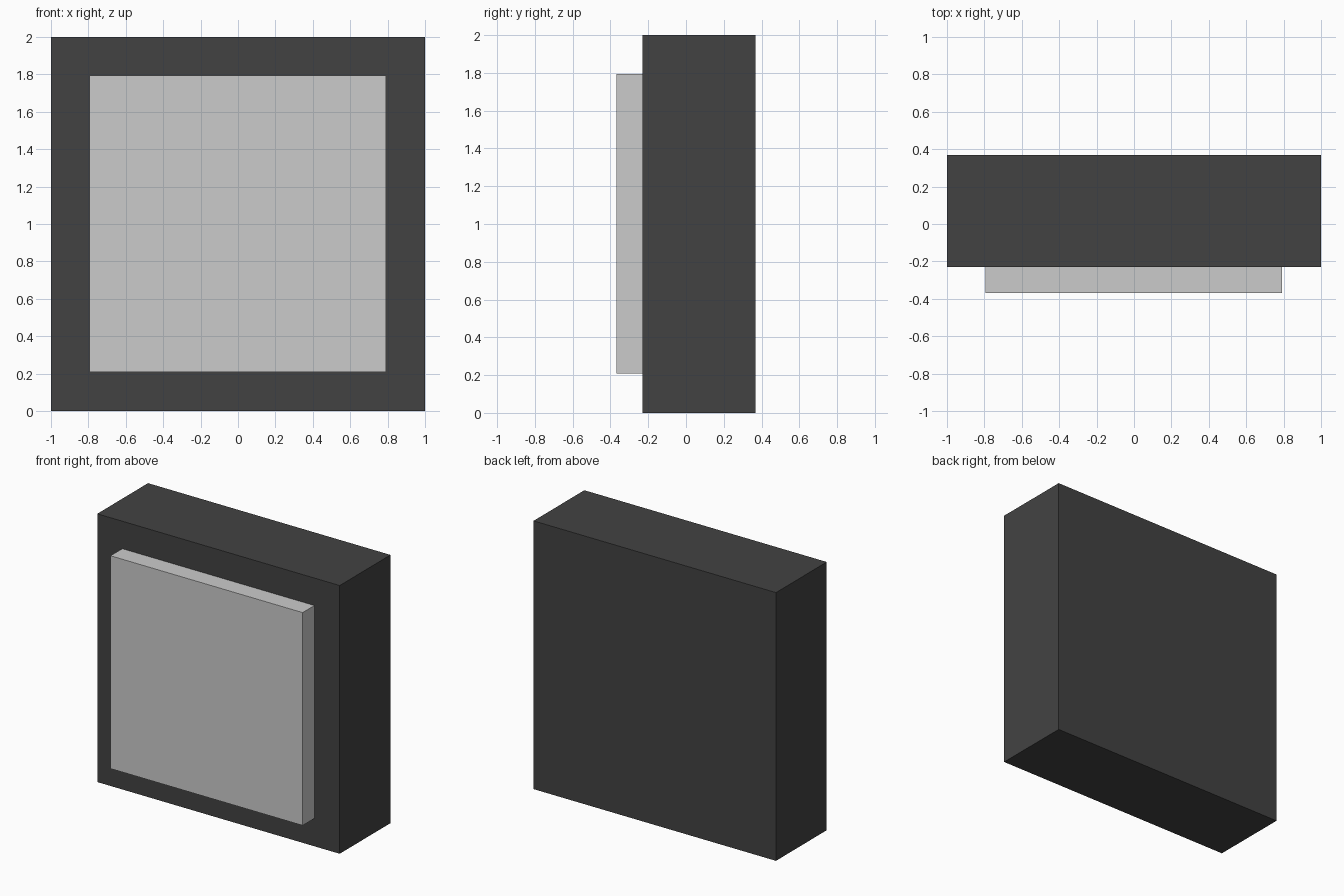
import bpy

if "Cube" in bpy.data.objects:
    bpy.data.objects.remove(bpy.data.objects["Cube"])


def box(name, lo, hi):
    """Axis-aligned box between two corners."""
    centre = [(a + b) / 2 for a, b in zip(lo, hi)]
    bpy.ops.mesh.primitive_cube_add(size=1, location=centre)
    ob = bpy.context.object
    ob.name = name
    ob.scale = [b - a for a, b in zip(lo, hi)]
    bpy.ops.object.transform_apply(location=False, rotation=False, scale=True)
    return ob


dark = bpy.data.materials.new("dark_grey")
dark.diffuse_color = (0.055, 0.055, 0.055, 1)
dark.use_nodes = True
dark.node_tree.nodes["Principled BSDF"].inputs["Base Color"].default_value = dark.diffuse_color

# Thick square housing
housing = box("housing", (-1, -0.23, 0), (1, 0.368, 2))
housing.data.materials.append(dark)

# Raised square panel on the front face
box("front_panel", (-0.794, -0.368, 0.208), (0.791, -0.23, 1.795))
